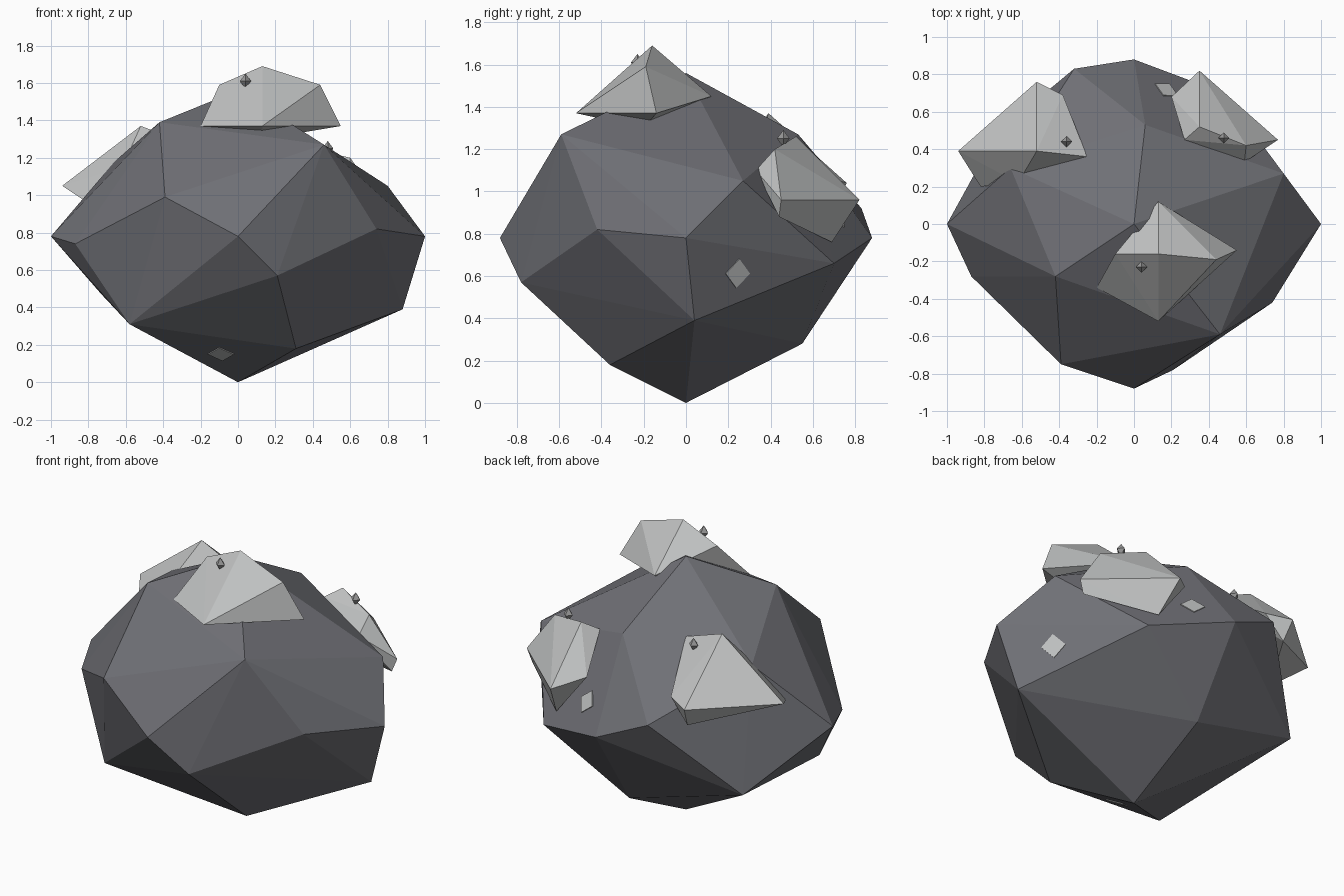
import bpy
import bmesh
from mathutils import Vector
from mathutils.bvhtree import BVHTree

default_cube = bpy.data.objects.get("Cube")
if default_cube:
    bpy.data.objects.remove(default_cube, do_unlink=True)


def make_material(name, colour):
    material = bpy.data.materials.new(name)
    material.use_nodes = True
    rgba = (*colour, 1.0)
    material.diffuse_color = rgba
    for node in material.node_tree.nodes:
        if node.type == "BSDF_PRINCIPLED":
            node.inputs["Base Color"].default_value = rgba
            node.inputs["Roughness"].default_value = 0.9
    return material


def make_hull(name, points, material):
    """Build a faceted solid as the convex hull of its corner points."""
    mesh = bpy.data.meshes.new(name)
    bm = bmesh.new()
    for point in points:
        bm.verts.new(point)
    result = bmesh.ops.convex_hull(bm, input=bm.verts[:])
    inner = set(result["geom_interior"]) | set(result["geom_unused"])
    loose = [item for item in inner if isinstance(item, bmesh.types.BMVert)]
    bmesh.ops.delete(bm, geom=loose, context="VERTS")
    bmesh.ops.recalc_face_normals(bm, faces=bm.faces[:])
    bm.to_mesh(mesh)
    bm.free()
    mesh.materials.append(material)
    obj = bpy.data.objects.new(name, mesh)
    bpy.context.collection.objects.link(obj)
    return obj


dark_stone = make_material("dark_stone", (0.16, 0.162, 0.18))
pale_stone = make_material("pale_stone", (0.52, 0.53, 0.53))
grey_pebble = make_material("grey_pebble", (0.32, 0.32, 0.32))

# Main boulder: six axis corners plus the irregular corners between them
boulder_corners = [
    (1, 0, .78), (-1, 0, .78), (0, -.88, .78), (0, .88, .78),
    (0, 0, 0), (0, 0, 1.56),
    (-.87, -.28, .74), (-.39, -.75, .99), (-.42, -.28, 1.39),
    (-.58, -.47, .31), (.21, -.78, .57), (.31, -.36, .18),
    (.88, .04, .39), (.74, -.42, .82), (.46, -.59, 1.27),
    (.8, .27, 1.05), (.48, .7, .66), (0, .55, .28),
    (-.73, .49, .47), (-.32, .83, .92), (.06, .53, 1.27),
    (-.66, .3, 1.18),
]
boulder = make_hull("boulder", boulder_corners, dark_stone)

# Three pale outcrops, partly sunk into the boulder
outcrops = {
    "top_outcrop": [
        (.13, -.16, 1.69), (.13, -.52, 1.37), (-.2, -.34, 1.37),
        (.55, -.14, 1.37), (.44, -.19, 1.59), (-.1, -.16, 1.59),
        (.13, .12, 1.45), (.13, -.2, 1.3),
    ],
    "back_right_outcrop": [
        (-.52, .39, 1.37), (-.94, .39, 1.05), (-.52, .76, 1.04),
        (-.25, .36, 1.27), (-.38, .69, 1.06), (-.5, .7, .92),
        (-.62, .22, 1.15), (-.82, .2, .97),
    ],
    "back_left_outcrop": [
        (.35, .52, 1.26), (.35, .82, .96), (.77, .45, .96),
        (.6, .42, 1.2), (.27, .45, 1.21), (.4, .69, .76),
        (.74, .44, .88), (.59, .33, 1.1), (.2, .68, 1.02),
        (.35, .37, 1.1),
    ],
}
for name, corners in outcrops.items():
    make_hull(name, corners, pale_stone)

# Tiny eight-sided pebbles resting on the outcrops
pebbles = {
    "top_pebble": (.04, -.23, 1.61),
    "back_right_pebble": (-.36, .44, 1.28),
    "back_left_pebble": (.48, .46, 1.25),
}
axes = [Vector((.03, 0, 0)), Vector((0, .03, 0)), Vector((0, 0, .04))]
for name, place in pebbles.items():
    centre = Vector(place)
    tips = [centre + axis * side for axis in axes for side in (-1, 1)]
    make_hull(name, tips, grey_pebble)

# Thin pale chips lying flat against the boulder
chips = {
    "underside_chip": (-.09, -.25, .165),
    "left_chip": (.8, .25, .61),
    "back_chip": (.18, .73, .9),
}
surface = BVHTree.FromPolygons(
    [v.co for v in boulder.data.vertices],
    [p.vertices[:] for p in boulder.data.polygons],
)
for name, place in chips.items():
    spot, normal, _, _ = surface.find_nearest(Vector(place))
    across = normal.cross(Vector((0, 0, 1))).normalized()
    along = normal.cross(across)
    rim = [across * .07, across * -.07, along * .07, along * -.07]
    plate = [spot + r + normal * depth for r in rim for depth in (-.004, .005)]
    make_hull(name, plate, pale_stone)
